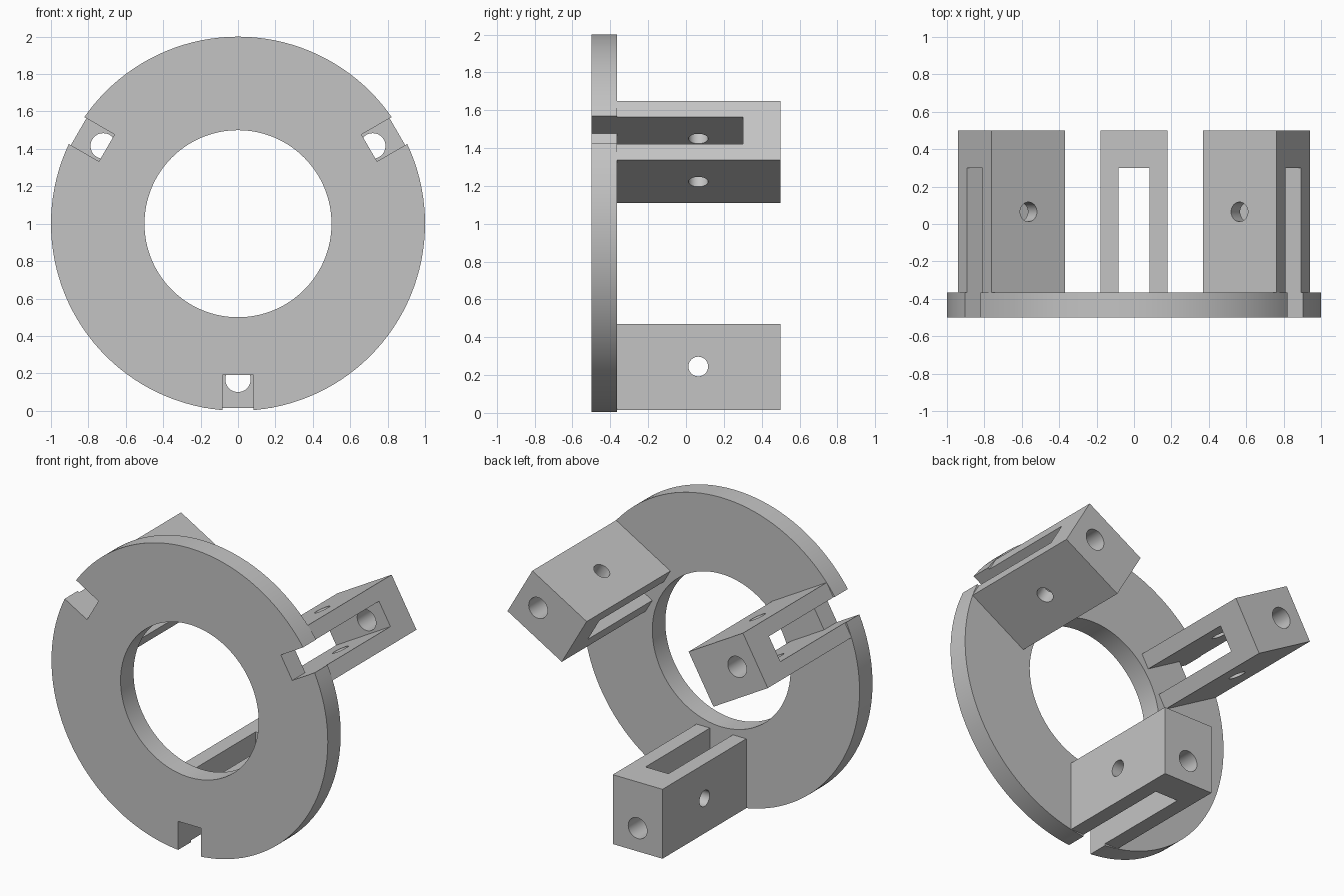
import bpy, math
from mathutils import Matrix

cube = bpy.data.objects.get("Cube")
if cube:
    bpy.data.objects.remove(cube, do_unlink=True)

grey = bpy.data.materials.new("plain grey")
grey.use_nodes = True
grey.diffuse_color = (0.55, 0.55, 0.55, 1)
grey.node_tree.nodes["Principled BSDF"].inputs["Base Color"].default_value = (0.55, 0.55, 0.55, 1)

CENTRE = (0, 0, 1)
FRONT, PLATE_BACK, SLOT_END, BACK = -0.5, -0.366, 0.3, 0.5
TURNS = [math.radians(a) for a in (0, 120, 240)]


def finish(name):
    """Bake the transform relative to the ring axis and name the part."""
    ob = bpy.context.object
    ob.name = name
    bpy.ops.object.transform_apply(location=True, rotation=True, scale=True)
    ob.data.materials.append(grey)
    return ob


def box(name, x, y, z):
    lo, hi = zip(x, y, z)
    bpy.ops.mesh.primitive_cube_add(size=1, location=[(a + b) / 2 for a, b in zip(lo, hi)])
    bpy.context.object.scale = [b - a for a, b in zip(lo, hi)]
    return finish(name)


def cylinder(name, radius, depth, location, axis, sides):
    turn = (math.pi / 2, 0, 0) if axis == "y" else (0, math.pi / 2, 0)
    bpy.ops.mesh.primitive_cylinder_add(vertices=sides, radius=radius, depth=depth,
                                        location=location, rotation=turn)
    return finish(name)


def cut(ob, cutter):
    """Subtract the cutter, then discard it."""
    mod = ob.modifiers.new("cut", "BOOLEAN")
    mod.operation, mod.solver, mod.object = "DIFFERENCE", "EXACT", cutter
    bpy.context.view_layer.update()
    bpy.ops.object.select_all(action="DESELECT")
    bpy.context.view_layer.objects.active = ob
    ob.select_set(True)
    bpy.ops.object.modifier_apply(modifier=mod.name)
    bpy.data.objects.remove(cutter, do_unlink=True)


def smooth(ob):
    bpy.ops.object.select_all(action="DESELECT")
    bpy.context.view_layer.objects.active = ob
    ob.select_set(True)
    bpy.ops.object.shade_smooth_by_angle(angle=math.radians(30))


# Flat ring with a central opening and three rim notches
ring = cylinder("ring_plate", 1, PLATE_BACK - FRONT, (0, (FRONT + PLATE_BACK) / 2, 0), "y", 128)
cut(ring, cylinder("opening_cutter", 0.5, 1, (0, FRONT, 0), "y", 128))
for turn in TURNS:
    notch = box("notch_cutter", (-0.083, 0.083), (-0.7, -0.2), (-1.2, -0.81))
    notch.data.transform(Matrix.Rotation(turn, 4, "Y"))
    cut(ring, notch)
smooth(ring)
ring.location = CENTRE

# Forked bracket: two legs joined by a block at the back
bracket = box("bracket_bottom", (-0.18, 0.18), (PLATE_BACK, BACK), (-0.984, -0.53))
cut(bracket, box("slot_cutter", (-0.083, 0.083), (-0.6, SLOT_END), (-1.2, -0.3)))
# Cross pin hole through the legs, then bolt hole through the block
cut(bracket, cylinder("pin_cutter", 0.052, 1, (0, 0.065, -0.755), "x", 48))
cut(bracket, cylinder("bolt_cutter", 0.068, 0.6, (0, 0.4, -0.832), "y", 48))
smooth(bracket)
bracket.location = CENTRE

# Repeat the bracket around the ring
for name, turn in zip(("bracket_right", "bracket_left"), TURNS[1:]):
    copy = bracket.copy()
    copy.data = bracket.data.copy()
    copy.name = name
    copy.rotation_euler.y = turn
    bpy.context.collection.objects.link(copy)
